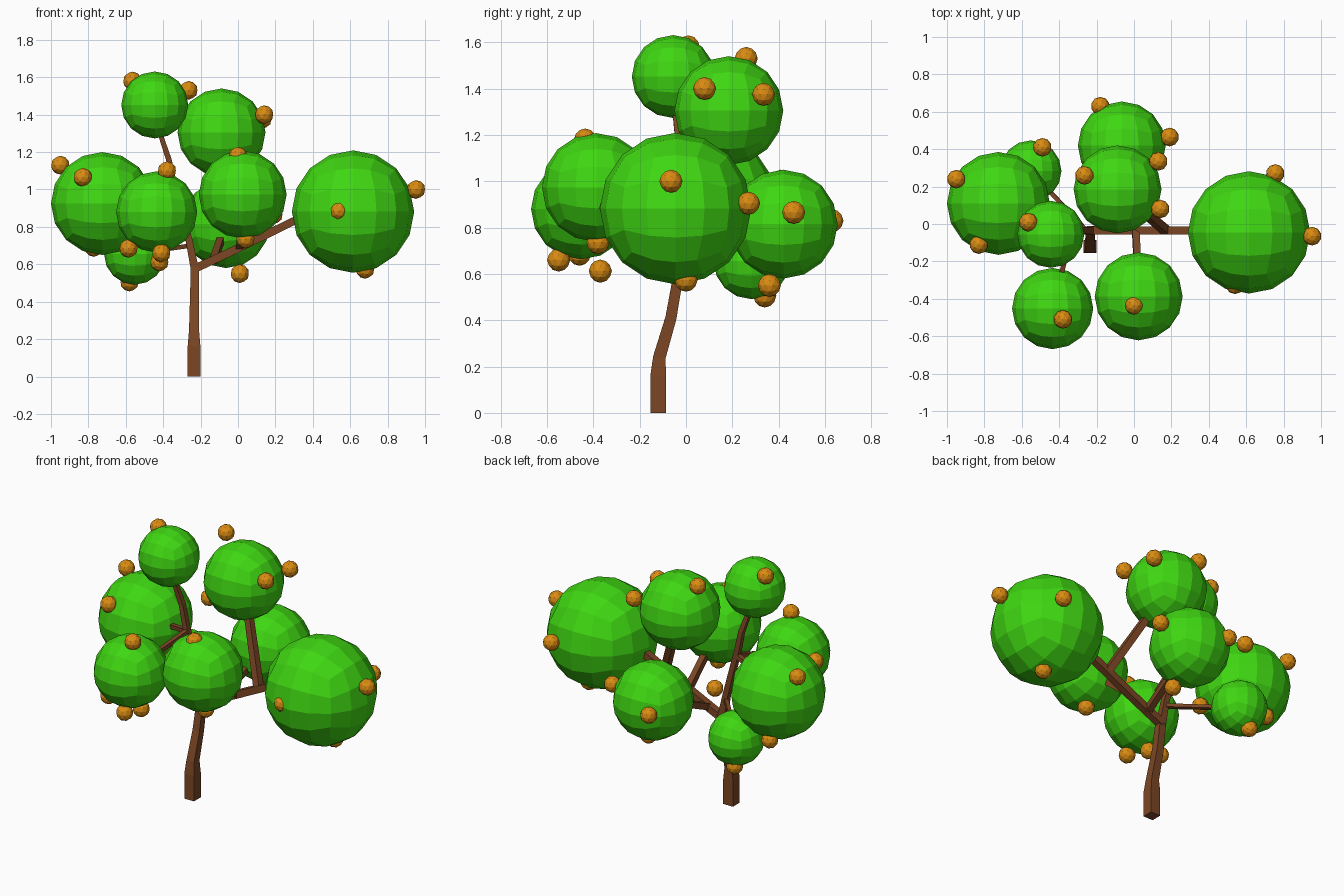
import bpy, bmesh, math
from mathutils import Vector

if "Cube" in bpy.data.objects:
    bpy.data.objects.remove(bpy.data.objects["Cube"])


def material(name, rgb):
    m = bpy.data.materials.new(name)
    m.diffuse_color = (*rgb, 1)
    m.use_nodes = True
    m.node_tree.nodes["Principled BSDF"].inputs["Base Color"].default_value = m.diffuse_color
    return m


LEAF = material("leaf green", (0.05, 0.68, 0.006))
BARK = material("bark brown", (0.20, 0.062, 0.018))
FRUIT = material("fruit orange", (0.70, 0.26, 0.006))


def finish(bm, name, mat, loc=(0, 0, 0)):
    bmesh.ops.recalc_face_normals(bm, faces=bm.faces[:])
    me = bpy.data.meshes.new(name)
    bm.to_mesh(me)
    bm.free()
    me.materials.append(mat)
    ob = bpy.data.objects.new(name, me)
    ob.location = loc
    bpy.context.collection.objects.link(ob)
    return ob


def quad_ball(name, loc, r):
    """Cube subdivided 4 x 4 per side and pushed out to a sphere."""
    bm = bmesh.new()
    bmesh.ops.create_cube(bm, size=2)
    bmesh.ops.subdivide_edges(bm, edges=bm.edges[:], cuts=3, use_grid_fill=True)
    for v in bm.verts:
        v.co = Vector([math.tan(c * math.pi / 4) for c in v.co]).normalized() * r
    finish(bm, name, LEAF, loc)


def limb(name, points):
    """Square tapered tube through (x, y, z, half width) points."""
    bm = bmesh.new()
    ps = [Vector(p[:3]) for p in points]
    rings = []
    for i, p in enumerate(ps):
        d = (ps[min(i + 1, len(ps) - 1)] - ps[max(i - 1, 0)]).normalized()
        if i == 0 and p.z == 0:
            d = Vector((0, 0, 1))
        ref = Vector((0, 1, 0)) if abs(d.y) < 0.8 else Vector((0, 0, 1))
        u = d.cross(ref).normalized()
        w = d.cross(u)
        h = points[i][3]
        rings.append([bm.verts.new(p + u * a * h + w * b * h)
                      for a, b in ((1, 1), (-1, 1), (-1, -1), (1, -1))])
    for r0, r1 in zip(rings, rings[1:]):
        for k in range(4):
            bm.faces.new((r0[k], r0[(k + 1) % 4], r1[(k + 1) % 4], r1[k]))
    bm.faces.new(rings[0])
    bm.faces.new(rings[-1])
    finish(bm, name, BARK)


# Leaf clusters
crowns = {
    "right": ((0.615, -0.045, 0.882), 0.327),
    "left": ((-0.725, 0.11, 0.925), 0.275),
    "back": ((-0.065, 0.42, 0.815), 0.235),
    "upper": ((-0.088, 0.185, 1.305), 0.235),
    "top": ((-0.445, -0.055, 1.452), 0.179),
    "front_left": ((-0.435, -0.452, 0.88), 0.217),
    "front": ((0.025, -0.387, 0.973), 0.235),
    "low": ((-0.552, 0.283, 0.655), 0.164),
}
for key, (loc, r) in crowns.items():
    quad_ball("leaves_" + key, loc, r)

# Trunk and branches, each ending inside its leaf cluster
limb("trunk", [(-0.235, -0.12, 0, 0.034), (-0.235, -0.12, 0.16, 0.034),
               (-0.235, -0.115, 0.24, 0.027), (-0.233, -0.065, 0.41, 0.024),
               (-0.23, -0.032, 0.60, 0.022)])
limb("branch_right", [(-0.235, -0.035, 0.575, 0.022), (0.0, -0.035, 0.685, 0.022),
                      (0.5, -0.035, 0.93, 0.02)])
limb("branch_top", [(-0.23, -0.035, 0.57, 0.022), (-0.262, -0.035, 0.73, 0.018),
                    (-0.345, -0.03, 1.04, 0.016), (-0.37, -0.03, 1.16, 0.015),
                    (-0.43, -0.05, 1.34, 0.012)])
starts = {
    "upper": (0.17, -0.035, 0.77, 0.022),
    "front": (0.01, -0.035, 0.69, 0.02),
    "back": (-0.13, -0.035, 0.62, 0.02),
    "left": (-0.33, -0.035, 1.0, 0.014),
    "front_left": (-0.33, -0.035, 1.0, 0.014),
    "low": (-0.255, -0.035, 0.70, 0.012),
}
for key, s in starts.items():
    limb("branch_" + key, [s, (*crowns[key][0], s[3] * 0.85)])

# Fruit
fruit = [
    (-0.565, 0.01, 1.58),
    (-0.265, 0.26, 1.53), (0.14, 0.08, 1.40), (0.13, 0.335, 1.375),
    (0.19, 0.465, 0.865), (-0.18, 0.63, 0.83), (0.01, 0.36, 0.55),
    (-0.49, 0.41, 1.0), (-0.58, 0.34, 0.505),
    (-0.95, 0.24, 1.13), (-0.83, -0.11, 1.065), (-0.77, 0.26, 0.69),
    (-0.48, 0.02, 0.76),
    (0.952, -0.065, 1.0), (0.54, -0.325, 0.885), (0.755, 0.27, 0.905),
    (0.68, 0.0, 0.573),
    (-0.38, -0.51, 1.10), (-0.42, -0.37, 0.612), (-0.41, -0.55, 0.66),
    (-0.585, -0.46, 0.685),
    (0.0, -0.435, 1.178), (0.04, -0.38, 0.735),
]
for i, loc in enumerate(fruit):
    bm = bmesh.new()
    bmesh.ops.create_icosphere(bm, subdivisions=2, radius=0.05)
    finish(bm, f"fruit_{i + 1}", FRUIT, loc)
